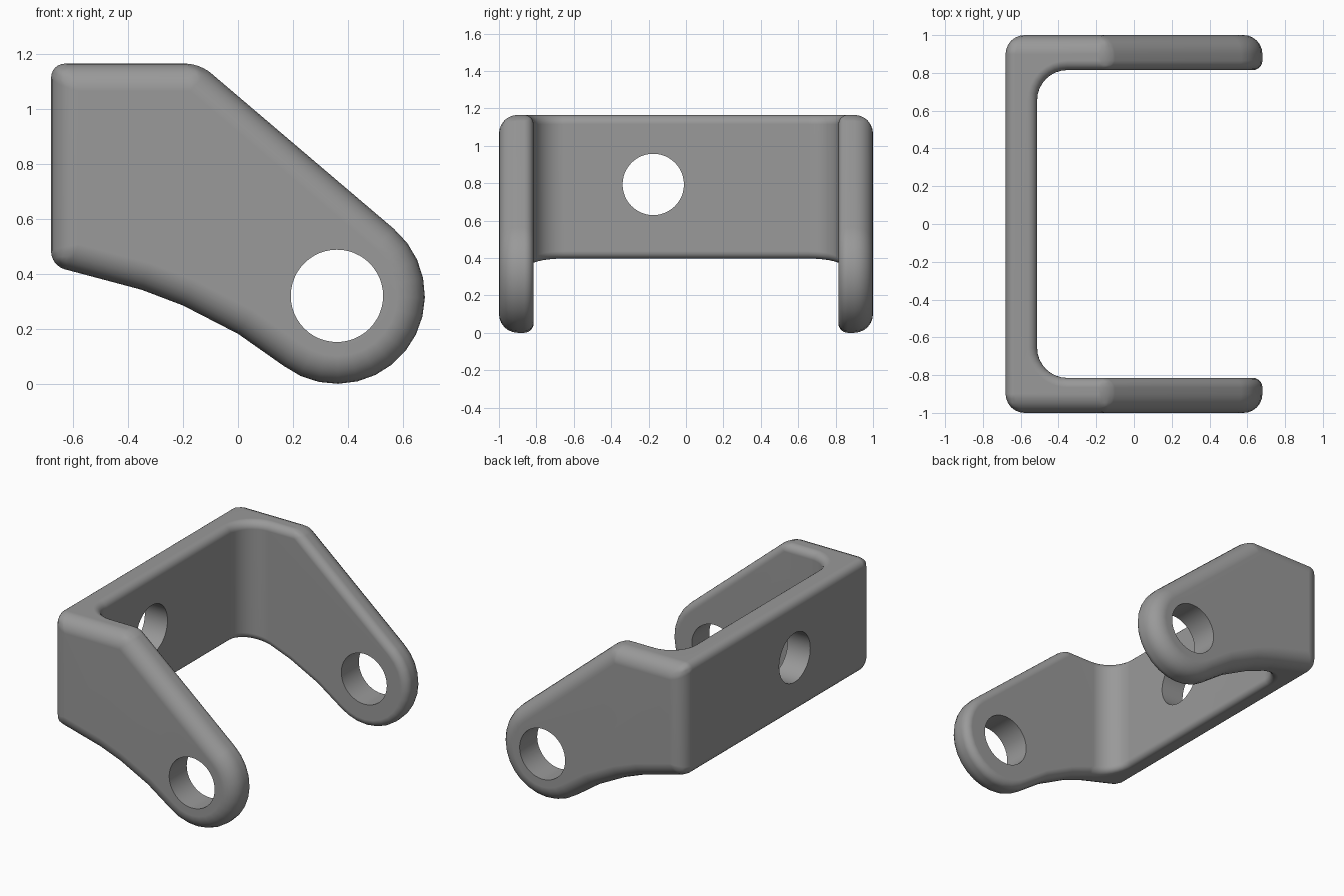
import bpy, bmesh
from math import sin, cos, radians
from mathutils import Vector

if "Cube" in bpy.data.objects:
    bpy.data.objects.remove(bpy.data.objects["Cube"])


def prism(name, pts, direction):
    """Closed solid made by extruding a polygon along a direction."""
    bm = bmesh.new()
    face = bm.faces.new([bm.verts.new(p) for p in pts])
    ext = bmesh.ops.extrude_face_region(bm, geom=[face], use_keep_orig=True)
    moved = [g for g in ext["geom"] if isinstance(g, bmesh.types.BMVert)]
    bmesh.ops.translate(bm, verts=moved, vec=Vector(direction))
    bmesh.ops.recalc_face_normals(bm, faces=bm.faces)
    me = bpy.data.meshes.new(name)
    bm.to_mesh(me)
    bm.free()
    ob = bpy.data.objects.new(name, me)
    bpy.context.collection.objects.link(ob)
    return ob


def arc(cx, cy, r, a0, a1, n):
    return [(cx + r * cos(radians(a0 + (a1 - a0) * i / n)),
             cy + r * sin(radians(a0 + (a1 - a0) * i / n))) for i in range(n + 1)]


def apply_mod(ob, mod):
    bpy.context.view_layer.objects.active = ob
    bpy.ops.object.modifier_apply(modifier=mod.name)


def cut(ob, cutter):
    mod = ob.modifiers.new("cut", 'BOOLEAN')
    mod.operation = 'DIFFERENCE'
    mod.solver = 'EXACT'
    mod.object = cutter
    apply_mod(ob, mod)
    bpy.data.objects.remove(cutter)


# Side profile (x, z): back wall, sloped top, round tip, curved underside
side = [(-0.68, 1.165), (-0.68, 0.43), (-0.35, 0.342), (-0.2, 0.285), (0.0, 0.182)]
side += arc(0.36, 0.32, 0.32, 233, 409.5, 14)
side += [(-0.139, 1.165)]
bracket = prism("bracket", [(x, -1, z) for x, z in side], (0, 2, 0))

# Pocket between the arms, with filleted inner corners
plan = [(1.2, -0.815), (1.2, 0.815)]
plan += arc(-0.353, 0.655, 0.16, 90, 180, 8) + arc(-0.353, -0.655, 0.16, 180, 270, 8)
cut(bracket, prism("pocket_cutter", [(x, y, -0.5) for x, y in plan], (0, 0, 2.5)))

# Rounded edges: large radius on the outer side faces, small elsewhere
bm = bmesh.new()
bm.from_mesh(bracket.data)
bmesh.ops.remove_doubles(bm, verts=bm.verts, dist=1e-5)
layer = bm.edges.layers.float.new("bevel_weight_edge")
for e in bm.edges:
    if e.is_manifold and e.calc_face_angle_signed() > radians(25):
        mid_y = (e.verts[0].co.y + e.verts[1].co.y) / 2
        e[layer] = 1.0 if abs(mid_y) > 0.99 else 0.5
bm.to_mesh(bracket.data)
bm.free()
bevel = bracket.modifiers.new("round_edges", 'BEVEL')
bevel.limit_method = 'WEIGHT'
bevel.width = 0.1
bevel.segments = 6
bevel.use_clamp_overlap = False
apply_mod(bracket, bevel)

# Pivot holes through both arms and the offset hole in the back wall
pivot = arc(0.36, 0.32, 0.168, 0, 352.5, 47)
cut(bracket, prism("pivot_cutter", [(x, -1.5, z) for x, z in pivot], (0, 3, 0)))
back = arc(-0.175, 0.793, 0.164, 0, 352.5, 47)
cut(bracket, prism("back_hole_cutter", [(-1, y, z) for y, z in back], (0.7, 0, 0)))

# Dark grey metal
metal = bpy.data.materials.new("dark_grey")
metal.diffuse_color = (0.32, 0.32, 0.32, 1)
metal.use_nodes = True
metal.node_tree.nodes["Principled BSDF"].inputs["Base Color"].default_value = metal.diffuse_color
bracket.data.materials.clear()
bracket.data.materials.append(metal)

# Smooth shading with crisp hole rims
bpy.ops.object.select_all(action='DESELECT')
bracket.select_set(True)
bpy.context.view_layer.objects.active = bracket
bpy.ops.object.shade_smooth_by_angle(angle=radians(35))
normals = bracket.modifiers.new("weighted_normals", 'WEIGHTED_NORMAL')
normals.keep_sharp = True
